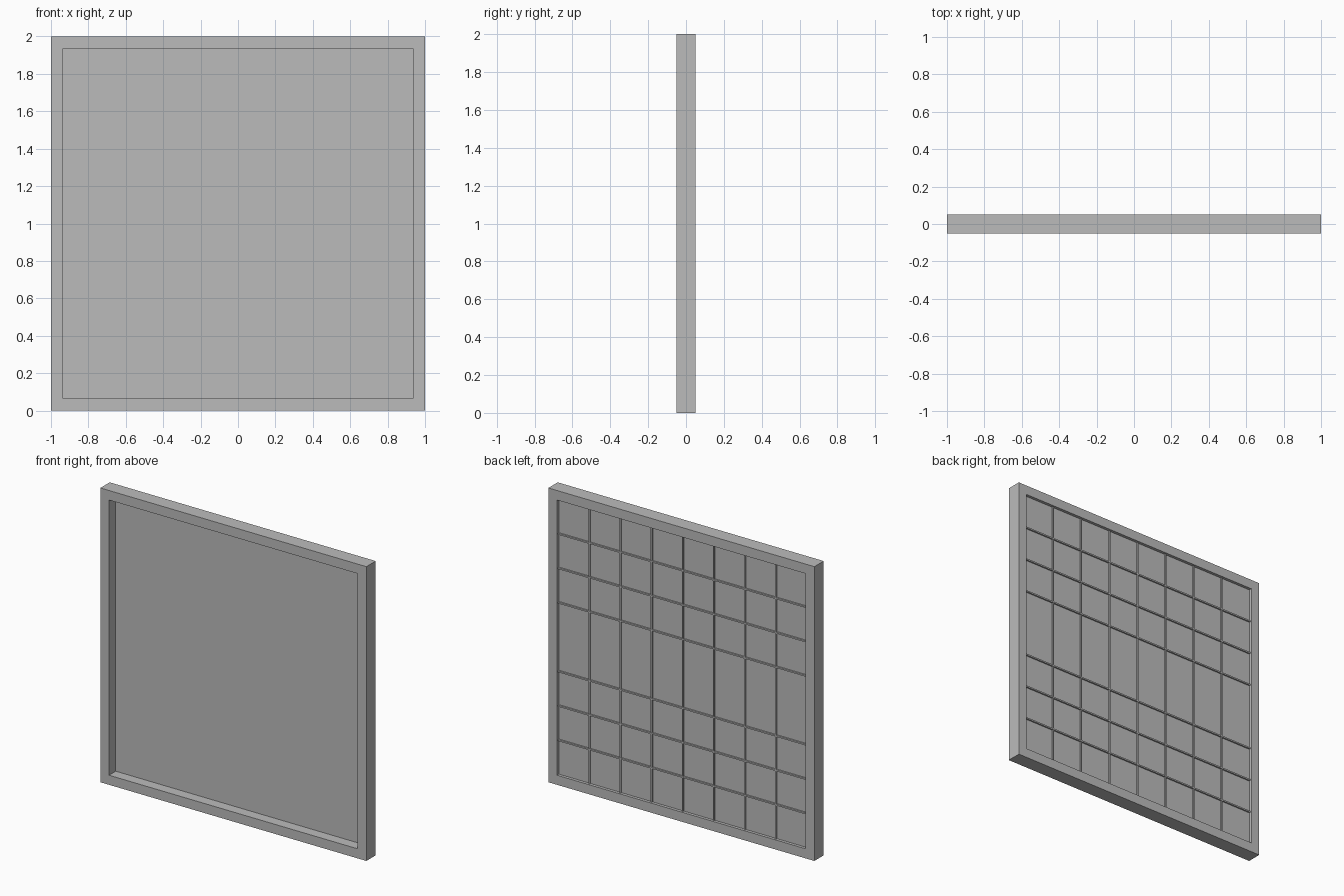
import bpy, bmesh
from mathutils import Matrix

cube = bpy.data.objects.get("Cube")
if cube:
    bpy.data.objects.remove(cube, do_unlink=True)

HALF = 1.0        # half of the outer size
OPEN = 0.935      # half of the opening
DEPTH = 0.05      # half of the frame depth
PANEL = (0.022, 0.03)
CELLS = 8

grey = bpy.data.materials.new("plain grey")
grey.use_nodes = True
colour = (0.5, 0.5, 0.5, 1)
grey.diffuse_color = colour
grey.node_tree.nodes["Principled BSDF"].inputs["Base Color"].default_value = colour


def make_object(name, bm):
    bmesh.ops.recalc_face_normals(bm, faces=bm.faces)
    mesh = bpy.data.meshes.new(name)
    bm.to_mesh(mesh)
    bm.free()
    mesh.materials.append(grey)
    obj = bpy.data.objects.new(name, mesh)
    bpy.context.scene.collection.objects.link(obj)
    return obj


def add_box(bm, size, centre):
    bmesh.ops.create_cube(bm, size=1, matrix=Matrix.Translation(centre) @ Matrix.Diagonal((*size, 1)))


# Square frame: a rectangular section carried round four mitred corners
bm = bmesh.new()
section = [(HALF, -DEPTH), (HALF, DEPTH), (OPEN, DEPTH), (OPEN, -DEPTH)]
corners = [(-1, -1), (1, -1), (1, 1), (-1, 1)]
rings = [[bm.verts.new((sx * r, y, HALF + sz * r)) for r, y in section] for sx, sz in corners]
for i in range(4):
    a, b = rings[i], rings[(i + 1) % 4]
    for j in range(4):
        k = (j + 1) % 4
        bm.faces.new((a[j], a[k], b[k], b[j]))
make_object("frame", bm)

# Thin panel set deep behind the front of the frame
bm = bmesh.new()
add_box(bm, (2 * OPEN + 0.02, PANEL[1] - PANEL[0], 2 * OPEN + 0.02),
        (0, sum(PANEL) / 2, HALF))
make_object("panel", bm)

# Thin bars on the back; the middle crossbar is left out
BAR = 0.01
step = 2 * OPEN / CELLS
bar_y = PANEL[1] + BAR / 2 - 0.002
uprights, crossbars = bmesh.new(), bmesh.new()
for i in range(1, CELLS):
    offset = -OPEN + i * step
    add_box(uprights, (BAR, BAR, 2 * OPEN), (offset, bar_y, HALF))
    if i != CELLS // 2:
        add_box(crossbars, (2 * OPEN, BAR, BAR), (0, bar_y + 0.002, HALF + offset))
make_object("back_uprights", uprights)
make_object("back_crossbars", crossbars)
